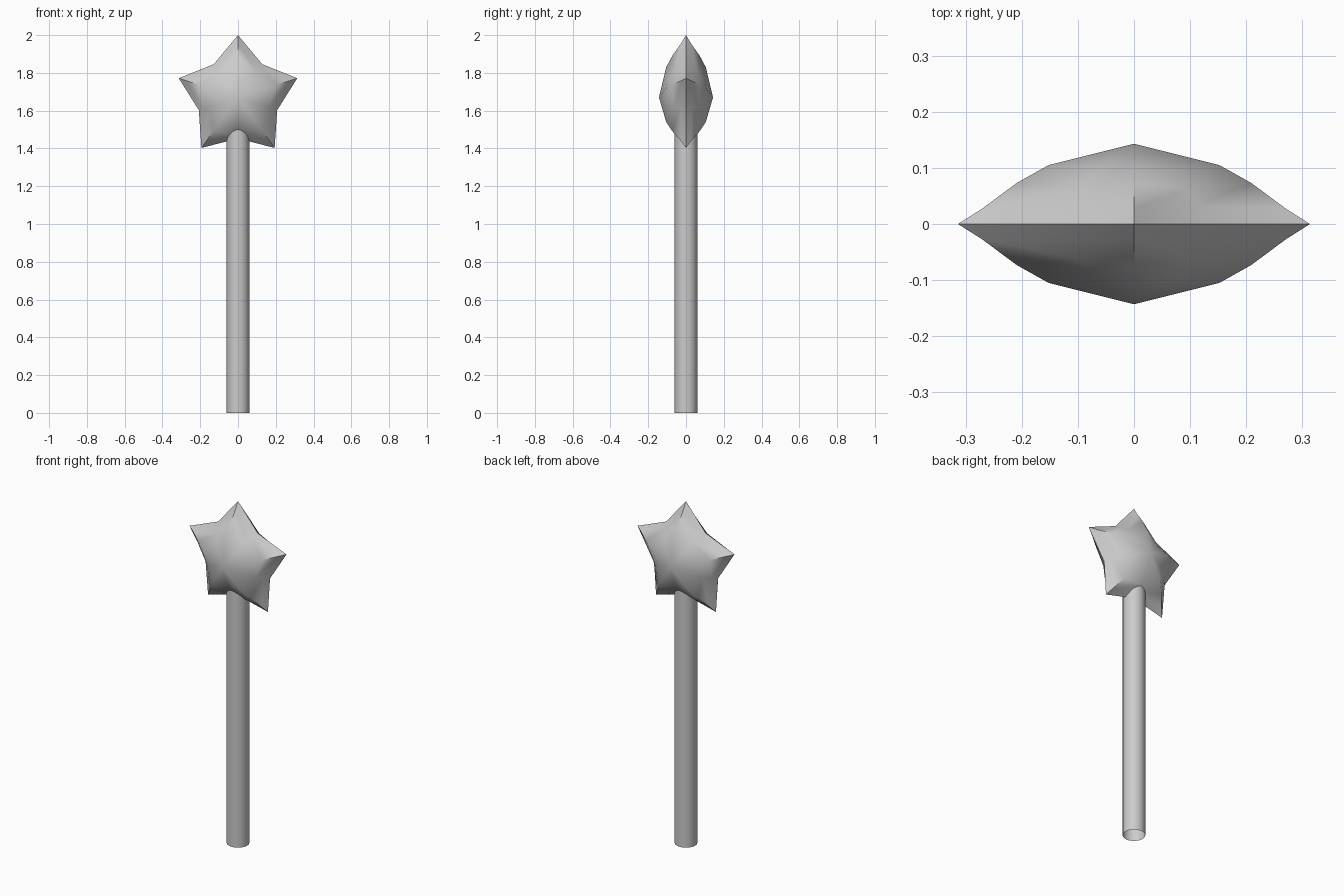
import bpy, bmesh
from math import sin, cos, pi, radians

if "Cube" in bpy.data.objects:
    bpy.data.objects.remove(bpy.data.objects["Cube"])

CENTER_Z = 1.67


def finish(name, bm, angle):
    bmesh.ops.recalc_face_normals(bm, faces=bm.faces)
    mesh = bpy.data.meshes.new(name)
    bm.to_mesh(mesh)
    bm.free()
    obj = bpy.data.objects.new(name, mesh)
    bpy.context.collection.objects.link(obj)
    bpy.ops.object.select_all(action='DESELECT')
    obj.select_set(True)
    bpy.context.view_layer.objects.active = obj
    bpy.ops.object.shade_smooth_by_angle(angle=radians(angle))
    return obj


# Puffed star: rings of (tip radius, tip depth, notch radius, notch depth)
rings = [(0.285, 0.027, 0.197, 0.032),
         (0.220, 0.073, 0.166, 0.064),
         (0.160, 0.105, 0.115, 0.099)]

bm = bmesh.new()


def star_ring(tip_r, tip_y, notch_r, notch_y, side):
    loop = []
    for i in range(10):
        r, y = (tip_r, tip_y) if i % 2 == 0 else (notch_r, notch_y)
        a = i * pi / 5
        loop.append(bm.verts.new((r * sin(a), side * y, CENTER_Z + r * cos(a))))
    return loop


rim = star_ring(0.33, 0, 0.218, 0, 1)
for side in (-1, 1):
    previous = rim
    for ring in rings:
        current = star_ring(*ring, side)
        for i in range(10):
            j = (i + 1) % 10
            bm.faces.new((previous[i], previous[j], current[j], current[i]))
        previous = current
    middle = bm.verts.new((0, side * 0.143, CENTER_Z))
    for i in range(10):
        bm.faces.new((previous[i], previous[(i + 1) % 10], middle))
finish("star_head", bm, 60)

# Hollow-ended round handle running up into the star
bm = bmesh.new()
bmesh.ops.create_cone(bm, cap_ends=False, segments=32,
                      radius1=0.06, radius2=0.06, depth=1.53)
bmesh.ops.translate(bm, verts=bm.verts, vec=(0, 0, 0.765))
finish("handle", bm, 30)
